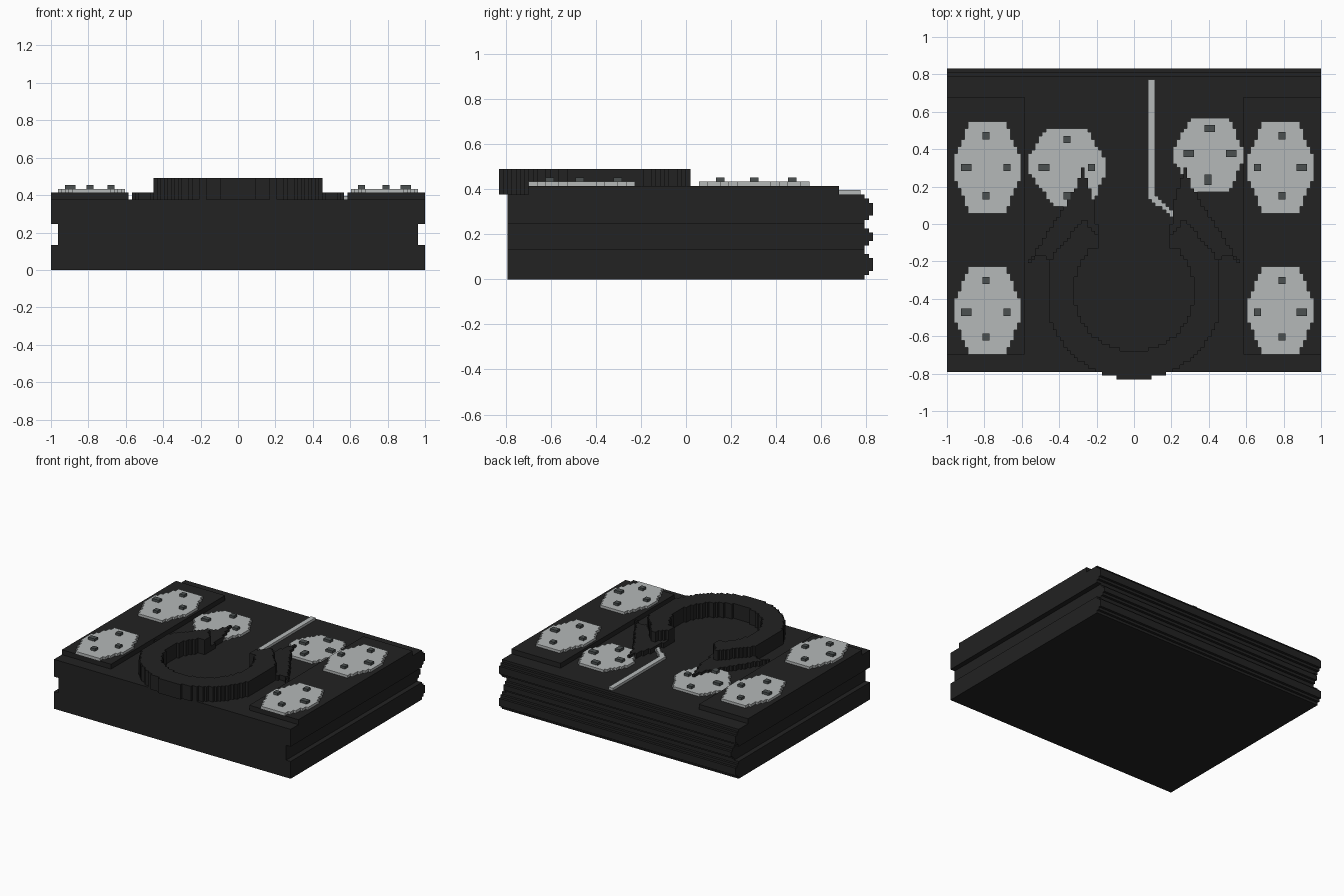
import bpy
import bmesh

V = 2 / 106  # size of one block; all coordinates below are in blocks

old = bpy.data.objects.get("Cube")
if old:
    bpy.data.objects.remove(old, do_unlink=True)


def material(name, color):
    mat = bpy.data.materials.new(name)
    mat.use_nodes = True
    mat.diffuse_color = (*color, 1)
    mat.node_tree.nodes["Principled BSDF"].inputs["Base Color"].default_value = (*color, 1)
    return mat


black = material("matte black", (0.016, 0.016, 0.016))
silver = material("pale grey", (0.46, 0.48, 0.48))
steel = material("dark grey", (0.07, 0.08, 0.08))


def finish(bm, name, mat):
    bmesh.ops.remove_doubles(bm, verts=bm.verts, dist=1e-4)
    bmesh.ops.recalc_face_normals(bm, faces=bm.faces)
    bmesh.ops.scale(bm, vec=(V, V, V), verts=bm.verts)
    mesh = bpy.data.meshes.new(name)
    bm.to_mesh(mesh)
    bm.free()
    mesh.materials.append(mat)
    obj = bpy.data.objects.new(name, mesh)
    bpy.context.collection.objects.link(obj)
    return obj


def blocks(name, inside, z0, z1, mat):
    """Raise every grid cell whose centre satisfies the rule."""
    bm = bmesh.new()
    for i in range(-53, 53):
        for j in range(-44, 44):
            if inside(i + 0.5, j + 0.5):
                bm.faces.new([bm.verts.new((i + a, j + b, z0))
                              for a, b in ((0, 0), (1, 0), (1, 1), (0, 1))])
    bmesh.ops.remove_doubles(bm, verts=bm.verts, dist=1e-4)
    result = bmesh.ops.extrude_face_region(bm, geom=bm.faces[:], use_keep_orig=True)
    top = [g for g in result["geom"] if isinstance(g, bmesh.types.BMVert)]
    bmesh.ops.translate(bm, vec=(0, 0, z1 - z0), verts=top)
    return finish(bm, name, mat)


def polygon(points):
    """Rule for cells inside an outline."""
    def inside(x, y):
        hit = False
        for (ax, ay), (bx, by) in zip(points, points[1:] + points[:1]):
            if (ay > y) != (by > y) and x < ax + (y - ay) * (bx - ax) / (by - ay):
                hit = not hit
        return hit
    return inside


def rect(x0, x1, y0, y1):
    return lambda x, y: x0 < x < x1 and y0 < y < y1


# Slab: side groove and stepped ribs along the back, as stacked outlines
bm = bmesh.new()
levels = []
for z in range(20):
    half = 51 if 7 <= z < 13 else 53
    back = 42
    for low, high in ((2, 5), (9, 11), (15, 18)):
        if low <= z < high:
            back = 44
        elif z in (low - 1, high):
            back = 43
    levels += [(z, half, back), (z + 1, half, back)]
rings = [[bm.verts.new(p) for p in ((-h, -42, z), (h, -42, z), (h, b, z), (-h, b, z))]
         for z, h, b in levels]
for lower, upper in zip(rings, rings[1:]):
    for k in range(4):
        n = (k + 1) % 4
        bm.faces.new((lower[k], lower[n], upper[n], upper[k]))
bm.faces.new(rings[0][::-1])
bm.faces.new(rings[-1])
finish(bm, "slab", black)

# Raised side platforms
for side, x0 in (("right", -53), ("left", 31)):
    blocks(side + "_platform", rect(x0, x0 + 22, -37, 36), 20, 22, black)


def studs(name, spots, z):
    """Small studs: each is a low corner and a size."""
    def inside(x, y):
        return any(sx < x < sx + w and sy < y < sy + d for sx, sy, w, d in spots)
    blocks(name, inside, z, z + 1, steel)


# Four six-sided plates on the platforms, each with four studs
for side, cx, sign in (("right", -41.5, 1), ("left", 41.5, -1)):
    for place, low, high in (("front", -37, -12), ("back", 3, 29)):
        mid = (low + high) / 2
        shape = [(cx - 5, low), (cx + 5, low), (cx + 9.7, mid - 2), (cx + 9.7, mid + 2),
                 (cx + 5, high), (cx - 5, high), (cx - 9.7, mid + 2), (cx - 9.7, mid - 2)]
        blocks(f"{side}_{place}_plate", polygon(shape), 22, 23, silver)
        y = round(mid - 1)
        x = -43 if sign == 1 else 41
        outer, inner = (-49, -37) if sign == 1 else (46, 34)
        studs(f"{side}_{place}_studs",
              [(x, high - 5, 2, 2), (x, low + 4, 2, 2), (outer, y, 3, 2), (inner, y, 2, 2)], 23)

# Two lower plates at the back centre
blocks("right_centre_plate", polygon(
    [(-25, 27), (-13, 27), (-8, 18), (-8, 14), (-12, 5), (-23, 5), (-30, 15), (-30, 19)]),
    20, 21, silver)
studs("right_centre_studs", [(-20, 23, 2, 2), (-27, 15, 3, 2), (-13, 15, 2, 2), (-20, 7, 2, 2)], 21)
blocks("left_centre_plate", polygon(
    [(16, 30), (27, 30), (31, 21), (31, 18), (27, 9), (17, 9), (11, 18), (11, 21)]),
    20, 21, silver)
studs("left_centre_studs", [(20, 26, 3, 2), (14, 19, 3, 2), (26, 19, 3, 2), (20, 11, 2, 3)], 21)

# Open ring with pointed ends, and the lower fins around the points
ring_tip = polygon([(10, -7), (10, -4), (14, 1.5), (21.5, -7)])
fin = polygon([(14.5, 16), (11, 5), (10, -5), (20, -11), (27, -9), (30.2, -11.5), (16, 11)])


def in_ring(x, y):
    r = (x * x + (y + 19) ** 2) ** 0.5
    return (17 < r < 25 and abs(x) < 24 and y < -7) or ring_tip(abs(x), y)


def in_fin(x, y):
    outside = x * x + (y + 19) ** 2 > 25 ** 2 or y > -7
    return fin(abs(x), y) and outside and not in_ring(x, y)


blocks("open_ring", in_ring, 20, 26, black)
blocks("ring_fins", in_fin, 20, 22, black)

# Bent strip running to the back
blocks("bent_strip", polygon(
    [(4, 41), (6, 41), (6, 8), (7.5, 7.5), (12, 3), (12, 1), (10.5, 2.5), (4, 7)]),
    20, 21, silver)
